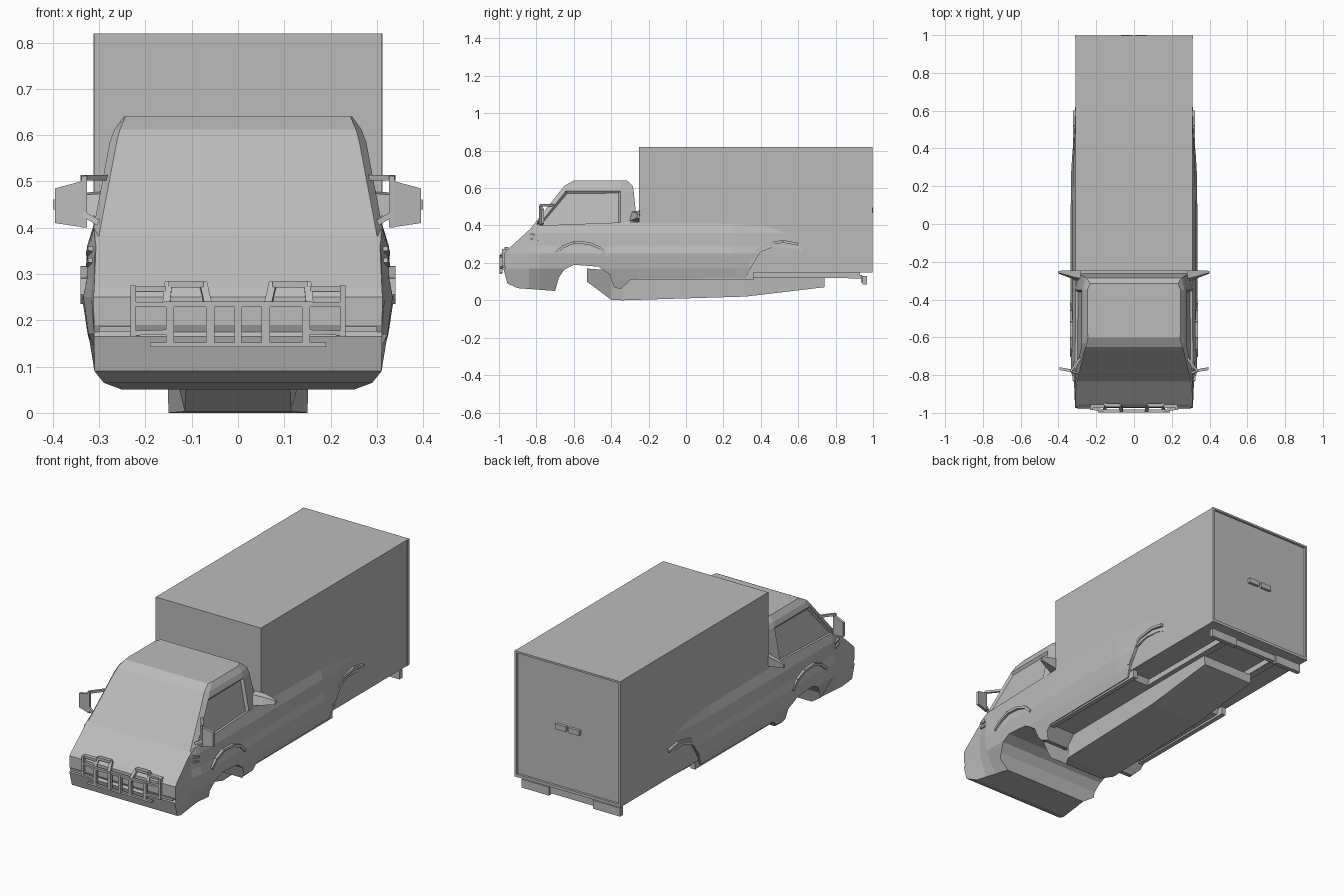
import bpy, bmesh
from mathutils import Vector

cube = bpy.data.objects.get("Cube")
if cube:
    bpy.data.objects.remove(cube, do_unlink=True)

paint = bpy.data.materials.new("plain grey")
paint.use_nodes = True
GREY = (0.5, 0.5, 0.5, 1)
paint.diffuse_color = GREY
paint.node_tree.nodes["Principled BSDF"].inputs["Base Color"].default_value = GREY


def finish(name, bm):
    bmesh.ops.recalc_face_normals(bm, faces=bm.faces)
    mesh = bpy.data.meshes.new(name)
    bm.to_mesh(mesh)
    bm.free()
    mesh.materials.append(paint)
    ob = bpy.data.objects.new(name, mesh)
    bpy.context.collection.objects.link(ob)
    return ob


def lerp(table, t):
    """Piecewise linear lookup in a list of (key, value)."""
    if t <= table[0][0]:
        return table[0][1]
    for (a, u), (b, v) in zip(table, table[1:]):
        if t <= b:
            return u + (v - u) * (t - a) / (b - a)
    return table[-1][1]


def loft(name, rings):
    bm = bmesh.new()
    rows = [[bm.verts.new(p) for p in r] for r in rings]
    n = len(rows[0])
    for a, b in zip(rows, rows[1:]):
        for i in range(n):
            j = (i + 1) % n
            bm.faces.new((a[i], a[j], b[j], b[i]))
    bm.faces.new(rows[0])
    bm.faces.new(rows[-1])
    return finish(name, bm)


def block(name, x, y, z):
    return loft(name, [[(x[0], y[0], h), (x[1], y[0], h), (x[1], y[1], h), (x[0], y[1], h)] for h in z])


def bar(name, p, q, w=0.016, d=0.016):
    """Square bar from p to q."""
    p, q = Vector(p), Vector(q)
    axis = (q - p).normalized()
    ref = Vector((1, 0, 0)) if abs(axis.x) < 0.7 else Vector((0, 1, 0))
    u = (ref - axis * ref.dot(axis)).normalized() * w / 2
    v = axis.cross(u).normalized() * d / 2
    return loft(name, [[c + u + v, c - u + v, c - u - v, c + u - v] for c in (p, q)])


# Lower body: side profile with both wheel arches, then shaped in width
profile = [(-.955, .09), (-.9, .065), (-.70, .05), (-.68, .12), (-.65, .165), (-.60, .19),
           (-.47, .18), (-.41, .14), (-.385, .07), (-.35, .06), (-.29, .115), (.32, .12),
           (.35, .18), (.40, .26), (.47, .285), (.56, .28), (.62, .26), (.62, .34),
           (.50, .415), (-.25, .42), (-.79, .40), (-.835, .38), (-.955, .27), (-.972, .25),
           (-.972, .19), (-.965, .175), (-.975, .165)]
bm = bmesh.new()
left, right = ([bm.verts.new((s * .31, y, z)) for y, z in profile] for s in (1, -1))
bm.faces.new(left)
bm.faces.new(right)
for i in range(len(profile)):
    j = (i + 1) % len(profile)
    bm.faces.new((left[i], left[j], right[j], right[i]))
cuts = [((0, 0, z), (0, 0, 1)) for z in (.09, .17, .25, .29, .36)]
cuts += [((0, y, 0), (0, 1, 0)) for y in (-.84, -.78, -.25, .25)]
for co, no in cuts:
    bmesh.ops.bisect_plane(bm, geom=bm.verts[:] + bm.edges[:] + bm.faces[:], plane_co=co, plane_no=no)
base = [(.05, .25), (.065, .29), (.09, .31), (.25, .312), (.38, .305), (.42, .30)]
swell = [(.12, 0), (.17, .55), (.25, 1), (.29, .75), (.36, .8), (.42, .3)]
along = [(-.86, 0), (-.78, .022), (-.25, .025), (.25, .022), (.62, 0)]
for v in bm.verts:
    half = lerp(base, v.co.z) + lerp(swell, v.co.z) * lerp(along, v.co.y)
    v.co.x = half if v.co.x > 0 else -half
finish("lower_body", bm)


# Cab: stacked rings with chamfered pillars
def cab_ring(z, wf, w, yf, yb):
    half = [(wf, yf), (w, yf + .03), (w, -.35), (w - .015, yb)]
    return [(x, y, z) for x, y in half] + [(-x, y, z) for x, y in reversed(half)]


cab = loft("cab", [cab_ring(.37, .302, .317, -.842, -.26), cab_ring(.395, .298, .313, -.822, -.26),
                   cab_ring(.585, .262, .277, -.672, -.28), cab_ring(.612, .255, .267, -.65, -.285),
                   cab_ring(.64, .243, .247, -.60, -.315)])
# Recessed door windows
bm = bmesh.new()
bm.from_mesh(cab.data)
windows = [f for f in bm.faces if abs(f.normal.x) > .9 and f.calc_area() > .03]
bmesh.ops.inset_individual(bm, faces=windows, thickness=.014, depth=-.012)
bm.to_mesh(cab.data)
bm.free()

# Cargo box with rear rim and door handles
block("cargo_box", (-.31, .31), (-.25, .985), (.15, .82))
for s in (-1, 1):
    block("box_side_rim", sorted((s * .30, s * .312)), (.98, .997), (.15, .82))
    block("door_handle", sorted((s * .008, s * .07)), (.98, 1.0), (.468, .495))
block("box_top_rim", (-.31, .31), (.98, .997), (.81, .82))
block("box_sill", (-.31, .31), (.98, .997), (.15, .165))


# Tapered belly below the chassis
def belly_ring(y, bottom, top, low, high):
    return [(-low, y, bottom), (low, y, bottom), (high, y, top), (-high, y, top)]


loft("belly", [belly_ring(-.53, .10, .17, .11, .155), belly_ring(-.40, .003, .16, .115, .155),
               belly_ring(-.34, 0, .15, .15, .155), belly_ring(.32, .02, .15, .15, .155),
               belly_ring(.74, .07, .12, .15, .155)])
for s in (-1, 1):
    block("chassis_rail", sorted((s * .14, s * .18)), (-.3, .93), (.12, .152))
    block("side_sill", sorted((s * .28, s * .305)), (-.3, .36), (.108, .15))
    bar("bumper_bracket", (s * .16, .70, .135), (s * .16, .94, .125), .03, .02)
    block("rear_bumper_end", sorted((s * .13, s * .29)), (.945, .968), (.085, .13))
block("rear_bumper_middle", (-.14, .14), (.935, .958), (.095, .13))

# Bull bar and lamp surrounds
Y = -.99
bar("bull_bar_top", (-.16, Y, .235), (.16, Y, .235), .014, .012)
bar("bull_bar_bottom", (-.19, Y, .147), (.19, Y, .147), .014, .01)
bar("bull_bar_middle_post", (0, Y, .147), (0, Y, .235), .016, .016)
for s in (-1, 1):
    for x in (.06, .147):
        bar("bull_bar_post", (s * x, Y, .147), (s * x, Y, .235), .018, .016)
    bar("bull_bar_outer_post", (s * .226, -.975, .165), (s * .226, -.975, .275), .012, .02)
    bar("bull_bar_link", (s * .15, Y, .235), (s * .23, -.975, .235), .014, .01)
    bar("bull_bar_low_link", (s * .15, Y, .175), (s * .23, -.975, .172), .014, .01)
    bar("bull_bar_upper_bend", (s * .155, -.975, .235), (s * .15, -.955, .28), .016, .016)
    bar("bull_bar_upper_rail", (s * .15, -.96, .278), (s * .075, -.96, .278), .02, .014)
    bar("bull_bar_inner_bend", (s * .075, -.955, .278), (s * .065, Y, .235), .016, .016)
    bar("lamp_surround_top", (s * .155, -.965, .268), (s * .23, -.965, .268), .02, .012)
    block("bumper_strip", sorted((s * .22, s * .30)), (-.98, -.96), (.175, .187))

# Mirrors, cab scoops and arch lips on both sides
for s in (-1, 1):
    loft("mirror", [[(s * .328, y, .40), (s * .395, y + .012, .41), (s * .395, y + .012, .485),
                     (s * .328, y, .503)] for y in (-.785, -.77)])
    bar("mirror_arm_top", (s * .275, -.70, .508), (s * .335, -.778, .508), .012, .012)
    bar("mirror_arm_bottom", (s * .30, -.79, .41), (s * .335, -.778, .43), .012, .012)
    bar("mirror_stem", (s * .332, -.778, .40), (s * .332, -.778, .512), .012, .012)
    loft("cab_scoop", [[(s * .28, -.31, .42), (s * .28, -.25, .42), (s * .28, -.245, .48), (s * .28, -.29, .475)],
                       [(s * .34, -.285, .43), (s * .34, -.25, .43), (s * .34, -.245, .475), (s * .34, -.275, .47)],
                       [(s * .40, -.262, .44), (s * .40, -.25, .44), (s * .40, -.248, .46), (s * .40, -.258, .46)]])
    front = [(-.70, .25), (-.66, .285), (-.60, .31), (-.52, .305), (-.46, .28), (-.42, .24)]
    rear = [(.34, .18), (.38, .26), (.43, .30), (.52, .315), (.60, .30)]
    for name, path, x in (("front_arch_lip", front, .33), ("rear_arch_lip", rear, .314)):
        for a, b in zip(path, path[1:]):
            bar(name, (s * x, *a), (s * x, *b), .02, .014)
    for z in (.355, .33):
        bar("side_vent", (s * .318, -.83, z), (s * .322, -.79, z - .01), .012, .01)
